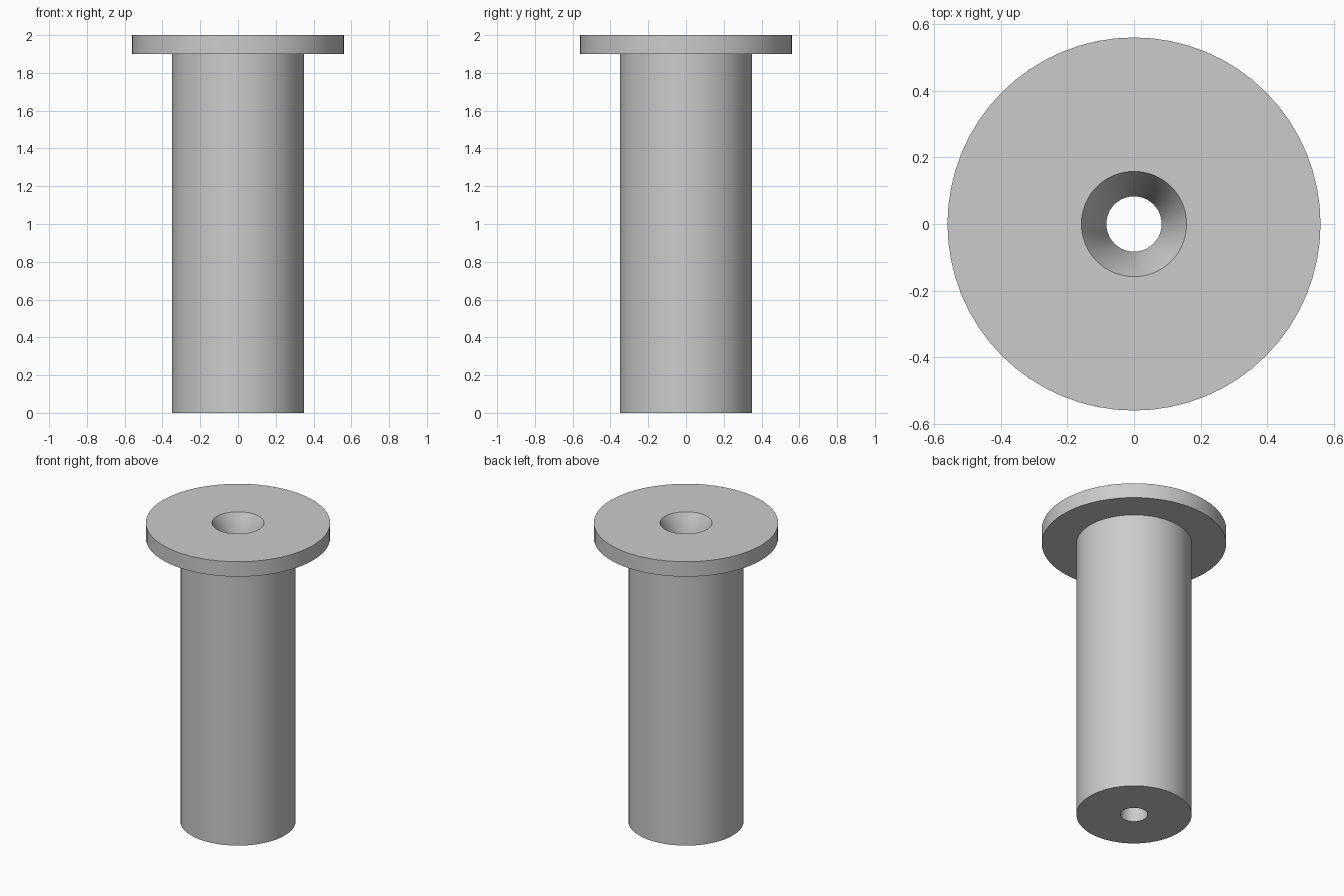
import bpy
import bmesh
from math import radians, tau
from mathutils import Matrix

cube = bpy.data.objects.get("Cube")
if cube:
    bpy.data.objects.remove(cube, do_unlink=True)

SEGMENTS = 64
HEIGHT = 2.0
FLANGE_RADIUS, FLANGE_THICKNESS = 0.56, 0.1
SLEEVE_RADIUS = 0.35
BORE_RADIUS = 0.083
MOUTH_RADIUS, MOUTH_DEPTH = 0.158, 0.14

# Plain grey material
grey = bpy.data.materials.new("plain_grey")
grey.use_nodes = True
colour = (0.6, 0.6, 0.6, 1)
grey.diffuse_color = colour
grey.node_tree.nodes["Principled BSDF"].inputs["Base Color"].default_value = colour


def lathe(name, profile, material):
    """Turn a closed (radius, height) profile around the z axis."""
    bm = bmesh.new()
    rings = []
    for i in range(SEGMENTS):
        turn = Matrix.Rotation(tau * i / SEGMENTS, 3, "Z")
        rings.append([bm.verts.new((turn[0][0] * r, turn[1][0] * r, z)) for r, z in profile])
    count = len(profile)
    for i, ring in enumerate(rings):
        following = rings[(i + 1) % SEGMENTS]
        for j in range(count):
            k = (j + 1) % count
            bm.faces.new((ring[j], following[j], following[k], ring[k]))
    bmesh.ops.recalc_face_normals(bm, faces=bm.faces)
    mesh = bpy.data.meshes.new(name)
    bm.to_mesh(mesh)
    bm.free()
    mesh.materials.append(material)
    obj = bpy.data.objects.new(name, mesh)
    bpy.context.collection.objects.link(obj)
    bpy.ops.object.select_all(action="DESELECT")
    obj.select_set(True)
    bpy.context.view_layer.objects.active = obj
    bpy.ops.object.shade_smooth_by_angle(angle=radians(30))
    return obj


# Sleeve with a flange on top and a through bore with a tapered mouth
lathe("flanged_sleeve", [
    (BORE_RADIUS, 0),
    (SLEEVE_RADIUS, 0),
    (SLEEVE_RADIUS, HEIGHT - FLANGE_THICKNESS),
    (FLANGE_RADIUS, HEIGHT - FLANGE_THICKNESS),
    (FLANGE_RADIUS, HEIGHT),
    (MOUTH_RADIUS, HEIGHT),
    (BORE_RADIUS, HEIGHT - MOUTH_DEPTH),
], grey)
